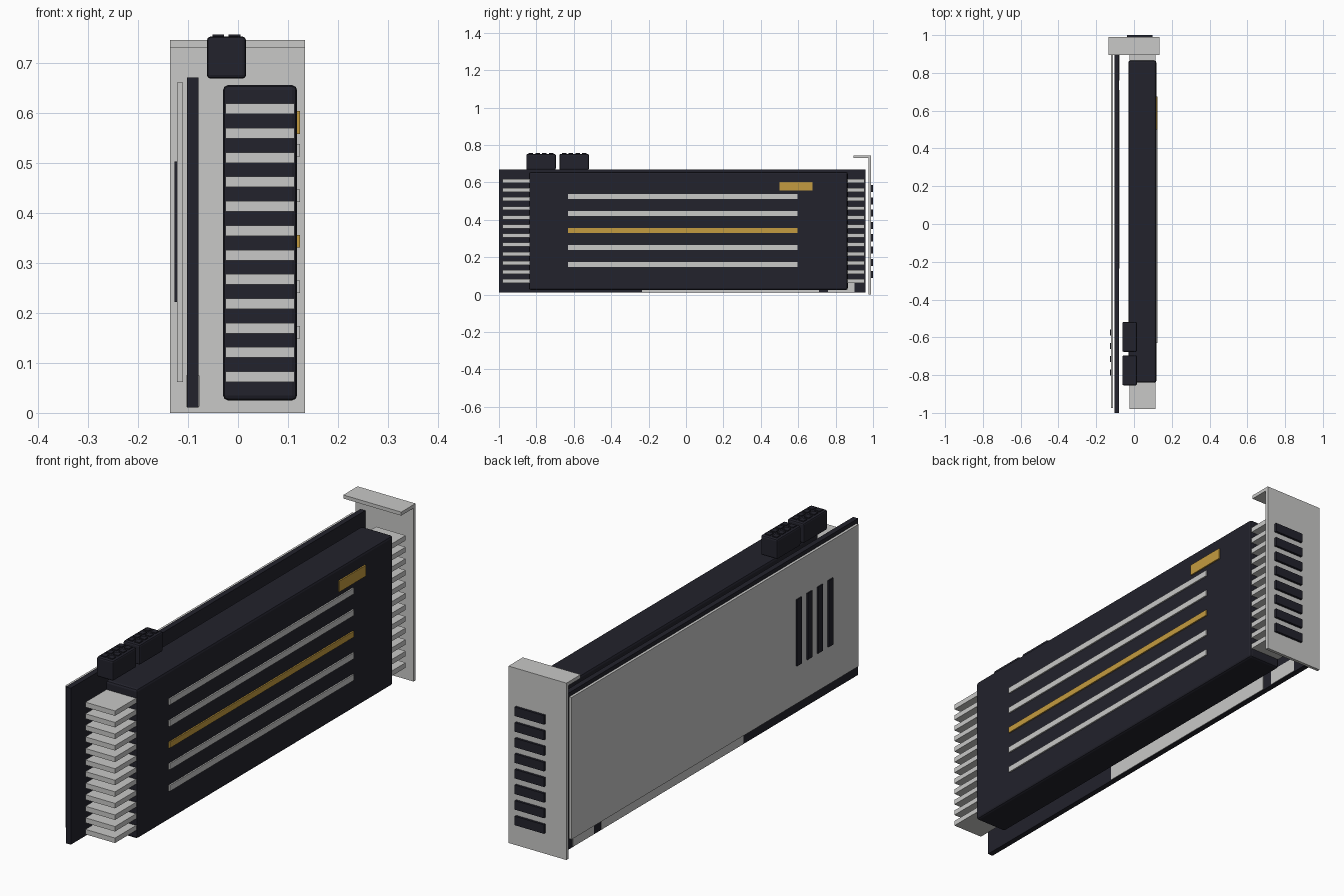
import bpy, bmesh

cube = bpy.data.objects.get("Cube")
if cube:
    bpy.data.objects.remove(cube, do_unlink=True)


def material(name, rgb):
    mat = bpy.data.materials.new(name)
    mat.use_nodes = True
    mat.diffuse_color = (*rgb, 1)
    mat.node_tree.nodes["Principled BSDF"].inputs["Base Color"].default_value = (*rgb, 1)
    return mat


DARK = material("dark_navy", (0.016, 0.016, 0.025))
SILVER = material("silver", (0.58, 0.58, 0.57))
GOLD = material("gold", (0.55, 0.33, 0.05))


def box(name, xs, ys, zs, mat, bevel=0):
    """Box spanning the given (low, high) ranges, with optional chamfered edges."""
    bm = bmesh.new()
    bmesh.ops.create_cube(bm, size=1)
    for v in bm.verts:
        v.co = [(lo + hi) / 2 + c * (hi - lo) for c, (lo, hi) in zip(v.co, (xs, ys, zs))]
    mesh = bpy.data.meshes.new(name)
    bm.to_mesh(mesh)
    bm.free()
    mesh.materials.append(mat)
    obj = bpy.data.objects.new(name, mesh)
    bpy.context.collection.objects.link(obj)
    if bevel:
        mod = obj.modifiers.new("chamfer", "BEVEL")
        mod.width = bevel
        mod.segments = 2
    return obj


def around(centre, size):
    return (centre - size / 2, centre + size / 2)


# Circuit board and its edge contacts
box("circuit_board", (-0.102, -0.079), (-1, 0.96), (0.011, 0.67), DARK)
for name, ys in (("long", (-0.235, 0.71)), ("short", (0.76, 0.9))):
    box(f"edge_contacts_{name}", (-0.104, -0.077), ys, (0.013, 0.075), SILVER)

# Back plate with vent slots
box("back_plate", (-0.122, -0.11), (-0.975, 0.935), (0.062, 0.66), SILVER)
for i in range(4):
    box(f"plate_vent_{i + 1}", (-0.127, -0.12), around(-0.575 - 0.07 * i, 0.032), (0.222, 0.502), DARK)

# Cooler shroud and fin stack
box("cooler_shroud", (-0.03, 0.118), (-0.84, 0.865), (0.025, 0.655), DARK, 0.01)
for i in range(12):
    box(f"cooling_fin_{i + 1}", (-0.025, 0.113), (-0.98, 0.955), around(0.072 + 0.0487 * i, 0.021), SILVER)

# Raised trim on the shroud
for i in range(5):
    box(f"trim_stripe_{i + 1}", (0.115, 0.124), (-0.63, 0.595),
        around(0.161 + 0.091 * i, 0.025), GOLD if i == 2 else SILVER)
box("gold_badge", (0.115, 0.124), (0.5, 0.675), (0.557, 0.603), GOLD)

# Power sockets with rows of contact caps
for s, y in enumerate((-0.775, -0.598)):
    box(f"power_socket_{s + 1}", (-0.062, 0.016), around(y, 0.158), (0.668, 0.752), DARK, 0.007)
    for i in range(4):
        for j, x in enumerate((-0.039, -0.007)):
            box(f"socket_cap_{s + 1}_{i + 1}_{j + 1}", around(x, 0.023),
                around(y + (i - 1.5) * 0.036, 0.024), (0.745, 0.756), DARK)

# Mounting bracket with folded lip and exhaust slots
box("bracket", (-0.136, 0.134), (0.977, 0.99), (0, 0.745), SILVER)
box("bracket_lip", (-0.136, 0.134), (0.895, 0.985), (0.73, 0.745), SILVER)
for i in range(8):
    box(f"exhaust_slot_{i + 1}", (-0.038, 0.098), (0.985, 1), around(0.107 + 0.0657 * i, 0.038), DARK)
